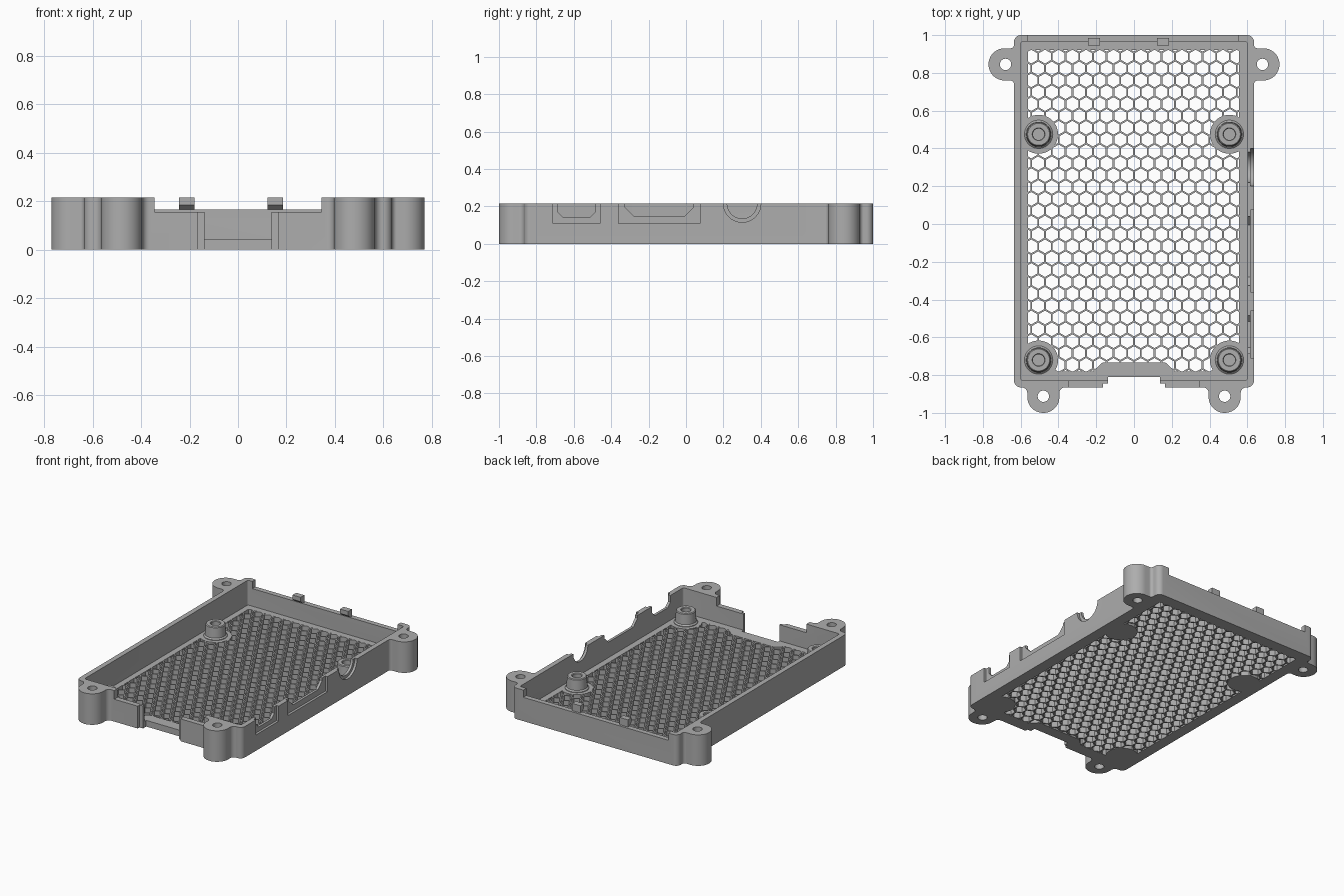
import bpy, bmesh, math
from mathutils import Vector

if "Cube" in bpy.data.objects:
    bpy.data.objects.remove(bpy.data.objects["Cube"])

grey = bpy.data.materials.new("plastic grey")
grey.use_nodes = True
colour = (0.42, 0.42, 0.42, 1)
grey.diffuse_color = colour
grey.node_tree.nodes["Principled BSDF"].inputs["Base Color"].default_value = colour

HEIGHT, FLOOR = 0.215, 0.043


def add_prism(bm, pts, lo, hi, axis="Z"):
    """Extrude a 2D outline along Z (points are x, y) or X (points are y, z)."""
    def place(p, h):
        return (p[0], p[1], h) if axis == "Z" else (h, p[0], p[1])
    low = [bm.verts.new(place(p, lo)) for p in pts]
    high = [bm.verts.new(place(p, hi)) for p in pts]
    n = len(pts)
    bottom = bm.faces.new(low[::-1])
    bm.faces.new(high)
    for i in range(n):
        j = (i + 1) % n
        bm.faces.new((low[i], low[j], high[j], high[i]))
    return bottom


def finish(bm, name):
    bmesh.ops.recalc_face_normals(bm, faces=bm.faces[:])
    mesh = bpy.data.meshes.new(name)
    bm.to_mesh(mesh)
    bm.free()
    mesh.materials.append(grey)
    ob = bpy.data.objects.new(name, mesh)
    bpy.context.collection.objects.link(ob)
    return ob


def prisms(name, outlines, lo, hi, axis="Z"):
    bm = bmesh.new()
    for pts in outlines:
        add_prism(bm, pts, lo, hi, axis)
    return finish(bm, name)


def box(x0, x1, y0, y1):
    return [(x0, y0), (x1, y0), (x1, y1), (x0, y1)]


def circle(x, y, r, n=40, start=0.0):
    return [(x + r * math.cos(start + math.tau * i / n),
             y + r * math.sin(start + math.tau * i / n)) for i in range(n)]


def rounded(corners, steps=10):
    """Outline whose corners (x, y, radius) are replaced by arcs."""
    out = []
    for i, (x, y, r) in enumerate(corners):
        p = Vector((x, y))
        a = (Vector(corners[i - 1][:2]) - p).normalized()
        b = (Vector(corners[(i + 1) % len(corners)][:2]) - p).normalized()
        centre = p + (a + b) * r
        for k in range(steps + 1):
            t = k / steps * math.pi / 2
            out.append(centre - b * r * math.cos(t) - a * r * math.sin(t))
    return out


def combine(target, tool, operation="DIFFERENCE"):
    mod = target.modifiers.new("cut", "BOOLEAN")
    mod.operation, mod.solver, mod.object = operation, "EXACT", tool
    bpy.context.view_layer.objects.active = target
    bpy.ops.object.modifier_apply(modifier=mod.name)
    bpy.data.objects.remove(tool)


def smooth(ob):
    bpy.ops.object.select_all(action="DESELECT")
    ob.select_set(True)
    bpy.context.view_layer.objects.active = ob
    bpy.ops.object.shade_smooth_by_angle(angle=math.radians(30))


# Tray outline with four screw lugs, mirrored from its right half
half = [(0.395, -0.865, 0.03), (0.395, -1.0, 0.084), (0.565, -1.0, 0.084),
        (0.565, -0.865, 0.03), (0.635, -0.865, 0.035), (0.635, 0.76, 0.02),
        (0.77, 0.76, 0.084), (0.77, 0.93, 0.084), (0.635, 0.93, 0.02),
        (0.635, 1.0, 0.035)]
outline = half + [(-x, y, r) for x, y, r in reversed(half)]
bm = bmesh.new()
bottom = add_prism(bm, rounded(outline), 0, HEIGHT)
bmesh.ops.bevel(bm, geom=bottom.edges[:], offset=0.01, segments=2,
                profile=0.5, affect="EDGES")
tray = finish(bm, "case_tray")

# Inner cavity
cavity = [(x, y, 0.012) for x, y in box(-0.6, 0.6, -0.828, 0.965)]
combine(tray, prisms("cavity", [rounded(cavity, 4)], FLOOR, 1))

# Lug holes
lugs = [(s * x, y) for s in (-1, 1) for x, y in ((0.68, 0.845), (0.48, -0.912))]
combine(tray, prisms("lug_holes", [circle(x, y, 0.03) for x, y in lugs], -1, 1))

# Lowered front and back walls
combine(tray, prisms("front_dip", [box(-0.345, 0.345, -0.9, -0.8)], 0.155, 1))
combine(tray, prisms("back_dip", [box(-0.565, 0.55, 0.9, 1.1)], 0.165, 1))

# Card slot through the front wall and floor edge
combine(tray, prisms("card_slot", [box(-0.138, 0.138, -1.1, -0.81)], -1, 1))
combine(tray, prisms("card_recess", [box(-0.165, 0.165, -1.1, -0.845)], -1, 1))


# Port openings in the left wall: shallow outer recess, then a chamfered hole
def port(y0, y1, z, c):
    return [(y0, 1), (y0, z + c), (y0 + c, z), (y1 - c, z), (y1, z + c), (y1, 1)]


recesses = [box(-0.71, -0.46, 0.11, 1), box(-0.36, 0.075, 0.11, 1),
            circle(0.3, HEIGHT, 0.1)]
holes = [port(-0.685, -0.485, 0.14, 0.03), port(-0.325, 0.04, 0.15, 0.045),
         circle(0.3, HEIGHT, 0.08)]
combine(tray, prisms("port_recesses", recesses, 0.618, 0.7, "X"))
combine(tray, prisms("port_holes", holes, 0.58, 0.7, "X"))

# Honeycomb vents, clipped to a window that leaves solid pads
posts = [(s * 0.505, y) for s in (-1, 1) for y in (0.475, -0.72)]
window = prisms("vent_window", [box(-0.56, 0.557, -0.78, 0.92)], -0.3, 0.3)
pads = [circle(x, y, 0.103) for x, y in posts]
pads.append([(-0.24, -0.8), (0.24, -0.8), (0.165, -0.732), (-0.165, -0.732)])
combine(window, prisms("pads", pads, -0.5, 0.5))
pitch = 0.0725
row_step = pitch * math.sqrt(3) / 2
hexes = []
for row in range(-14, 15):
    for col in range(-9, 10):
        x = (col + 0.5 * (row % 2)) * pitch
        hexes.append(circle(x, 0.07 + row * row_step, 0.0365, 6, math.pi / 6))
vents = prisms("vents", hexes, -0.2, 0.2)
combine(vents, window, "INTERSECT")
combine(tray, vents)
smooth(tray)

# Board standoffs: lathed profile with a flared foot and blind screw hole
profile = [(0.075, FLOOR - 0.01), (0.075, FLOOR + 0.004), (0.066, FLOOR + 0.012),
           (0.063, 0.125), (0.058, 0.13), (0.034, 0.13), (0.03, 0.126), (0.03, 0.05)]
for i, (px, py) in enumerate(posts):
    bm = bmesh.new()
    rings = [[bm.verts.new((x, y, z)) for x, y in circle(px, py, r)]
             for r, z in profile]
    for a, b in zip(rings, rings[1:]):
        for k in range(len(a)):
            j = (k + 1) % len(a)
            bm.faces.new((a[k], a[j], b[j], b[k]))
    bm.faces.new(rings[0][::-1])
    bm.faces.new(rings[-1])
    smooth(finish(bm, f"standoff_{i + 1}"))

# Snap posts on the back wall, with a chamfered inner lip
for name, x in (("right", -0.21), ("left", 0.155)):
    lip = [(0.985, 0.15), (0.985, HEIGHT), (0.945, HEIGHT), (0.945, 0.185),
           (0.968, 0.165), (0.968, 0.15)]
    prisms(f"{name}_snap_post", [lip], x - 0.033, x + 0.03, "X")
